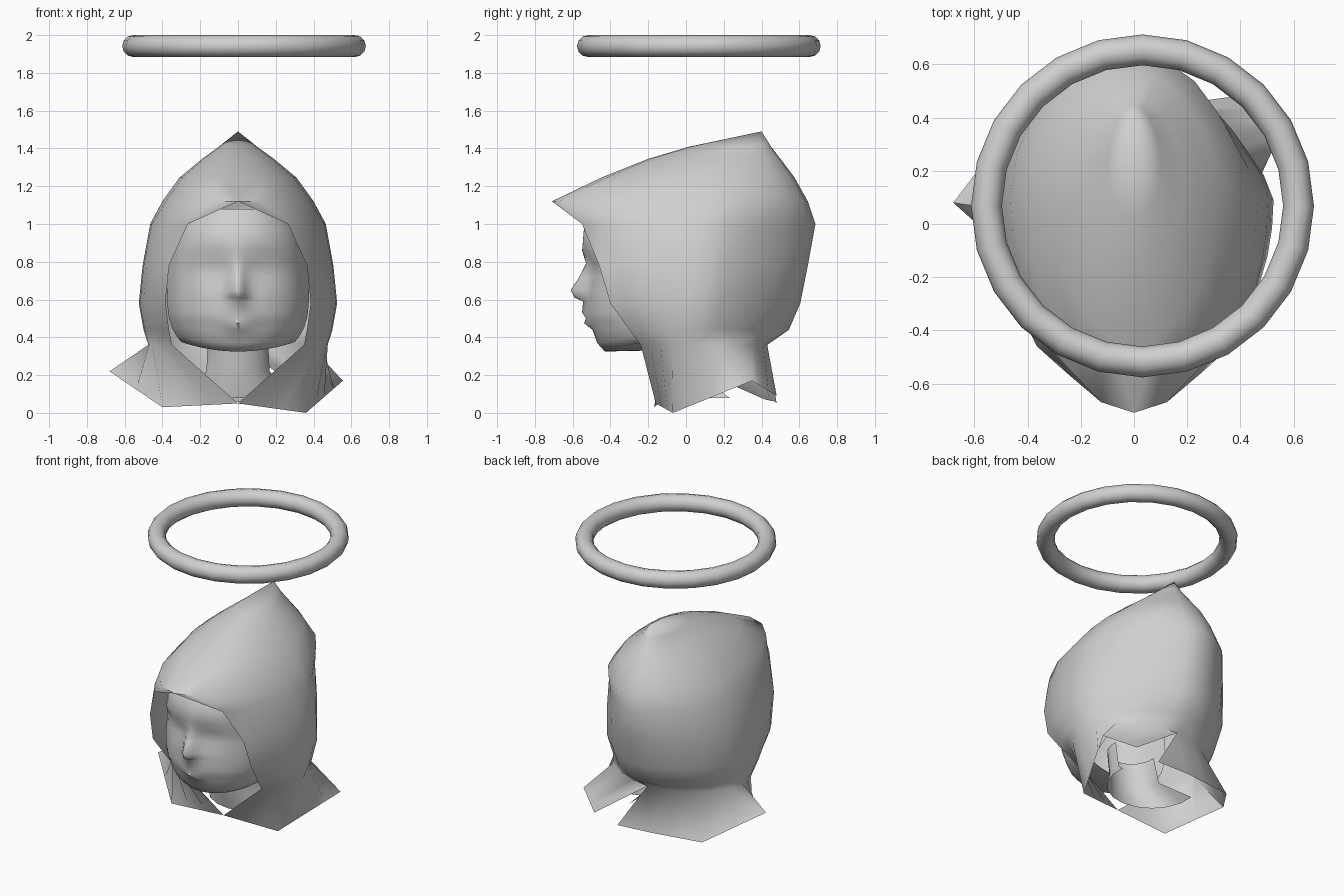
import bpy, bmesh, math

if "Cube" in bpy.data.objects:
    bpy.data.objects.remove(bpy.data.objects["Cube"], do_unlink=True)

# Single plain grey
GREY = (0.63, 0.63, 0.63, 1)
grey = bpy.data.materials.new("plain_grey")
grey.use_nodes = True
grey.diffuse_color = GREY
grey.node_tree.nodes["Principled BSDF"].inputs["Base Color"].default_value = GREY


def finish(obj, angle):
    obj.data.materials.append(grey)
    bpy.ops.object.select_all(action='DESELECT')
    obj.select_set(True)
    bpy.context.view_layer.objects.active = obj
    bpy.ops.object.shade_smooth_by_angle(angle=math.radians(angle))


def loft(name, *sheets, angle=70):
    """Skin sheets of equally long point rows and weld them where they meet."""
    bm = bmesh.new()
    for rows in sheets:
        grid = [[bm.verts.new(p) for p in row] for row in rows]
        for low, high in zip(grid, grid[1:]):
            for i in range(len(low) - 1):
                bm.faces.new((low[i], low[i + 1], high[i + 1], high[i]))
    bmesh.ops.remove_doubles(bm, verts=bm.verts, dist=0.0005)
    bmesh.ops.recalc_face_normals(bm, faces=bm.faces)
    mesh = bpy.data.meshes.new(name)
    bm.to_mesh(mesh)
    bm.free()
    obj = bpy.data.objects.new(name, mesh)
    bpy.context.collection.objects.link(obj)
    finish(obj, angle)


# Halo
bpy.ops.mesh.primitive_torus_add(location=(0.032, 0.068, 1.942), major_radius=0.587,
                                 minor_radius=0.058, major_segments=24, minor_segments=12)
halo = bpy.context.object
halo.name = "halo"
finish(halo, 60)


# Hood: half rings from the face opening, past the widest point, to the back
STEPS = 5


def half_ring(level, power):
    """A power above 1 flattens the back quarter towards a straight chamfer."""
    z, rim_x, rim_y, width, mid_y, back_y = level
    start = math.asin(rim_x / width) if width else 0
    points = []
    for i in range(STEPS):
        a = start + (math.pi / 2 - start) * i / STEPS
        points.append((width * math.sin(a),
                       mid_y + (rim_y - mid_y) * math.cos(a) / math.cos(start), z))
    for i in range(STEPS + 1):
        a = math.pi / 2 * i / STEPS
        points.append((width * abs(math.cos(a)) ** power,
                       mid_y + (back_y - mid_y) * math.sin(a) ** power, z))
    return points


def hem_row(corners):
    """Spread hem corners, keyed by hood column, over all columns."""
    keys = sorted(corners)
    row = [corners[0]]
    for k0, k1 in zip(keys, keys[1:]):
        for k in range(k0 + 1, k1 + 1):
            f = (k - k0) / (k1 - k0)
            row.append(tuple(p + (q - p) * f for p, q in zip(corners[k0], corners[k1])))
    return row


def mirrored(points):
    return [(-x, y, z) for x, y, z in points]


# height, rim x, rim y, half width, y of widest point, back y
hood_levels = [
    (0.36, 0.35, -0.24, 0.475, 0.05, 0.43),
    (0.44, 0.365, -0.30, 0.50, 0.07, 0.545),
    (0.58, 0.385, -0.40, 0.525, 0.09, 0.605),
    (0.78, 0.365, -0.46, 0.505, 0.10, 0.645),
    (1.00, 0.265, -0.55, 0.465, 0.10, 0.685),
    (1.12, 0, -0.71, 0.40, 0.10, 0.645),
    (1.245, 0, -0.45, 0.31, 0.10, 0.575),
    (1.345, 0, -0.20, 0.19, 0.13, 0.50),
    (1.41, 0, 0.02, 0.10, 0.22, 0.45),
    (1.49, 0, 0.40, 0, 0.40, 0.40),
]
# The left back is flatter than the right one below the crown
left_half = [half_ring(v, 1.45 if 0.4 < v[0] < 1.05 else 1.05) for v in hood_levels]
right_half = [mirrored(half_ring(v, 1.08)) for v in hood_levels]

# Flared collar below the hood, the two sides parted by a slit at the nape
left_hem = hem_row({0: (0, -0.16, 0.05), 3: (0.36, -0.07, 0),
                    7: (0.555, 0.35, 0.17), 10: (0.38, 0.48, 0.09)})
right_hem = hem_row({0: (0, -0.16, 0.05), 3: (-0.4, -0.17, 0.03), 5: (-0.68, 0.08, 0.22),
                     7: (-0.42, 0.42, 0.07), 9: (-0.05, 0.47, 0.06), 10: (0.2, 0.48, 0.05)})
loft("hood", [left_hem] + left_half, [right_hem] + right_half)

# Face: height, front y, bump at the middle, bump width, half width, rise at the sides
face_levels = [
    (1.08, -0.46, 0, 0.05, 0.27, 0),
    (0.98, -0.54, 0, 0.05, 0.33, 0),
    (0.86, -0.55, 0, 0.05, 0.36, 0),
    (0.79, -0.51, 0.02, 0.05, 0.37, 0),
    (0.72, -0.51, 0.055, 0.045, 0.375, 0),
    (0.65, -0.52, 0.09, 0.045, 0.375, 0),
    (0.61, -0.52, 0.07, 0.05, 0.375, 0),
    (0.59, -0.52, 0.025, 0.05, 0.375, 0),
    (0.53, -0.52, 0.03, 0.08, 0.37, 0),
    (0.50, -0.515, 0.015, 0.09, 0.365, 0),
    (0.475, -0.505, 0.035, 0.08, 0.36, 0.01),
    (0.44, -0.495, 0, 0.06, 0.35, 0.01),
    (0.37, -0.47, 0, 0.06, 0.325, 0.035),
    (0.325, -0.43, 0, 0.06, 0.30, 0.05),
    (0.33, -0.20, 0, 0.06, 0.27, 0.05),
]
COLUMNS = 24
CHEEK_Y = -0.14


def face_row(z, front, bump, spread, width, rise):
    row = []
    for i in range(COLUMNS + 1):
        u = 2 * i / COLUMNS - 1
        s = math.copysign(abs(u) ** 1.3, u)
        x = width * s
        y = CHEEK_Y + (front - CHEEK_Y) * math.sqrt(max(0, 1 - abs(s) ** 2.1))
        y -= bump * math.exp(-(x / spread) ** 2)
        # Shallow eye sockets
        y += 0.015 * math.exp(-((abs(x) - 0.13) / 0.07) ** 2 - ((z - 0.76) / 0.06) ** 2)
        row.append((x, y, z + rise * s * s))
    return row


loft("face", [face_row(*level) for level in face_levels])

# Neck: front shell, narrow under the jaw and flaring to the shoulders
# height, half width, y of the centre
neck_rows = []
for z, radius, centre in ((0.42, 0.16, -0.02), (0.22, 0.17, 0.02), (0.08, 0.29, 0.18)):
    turns = [math.radians(20 * i) for i in range(-5, 6)]
    neck_rows.append([(radius * math.sin(a), centre - radius * math.cos(a), z)
                      for a in turns])
loft("neck", neck_rows)
